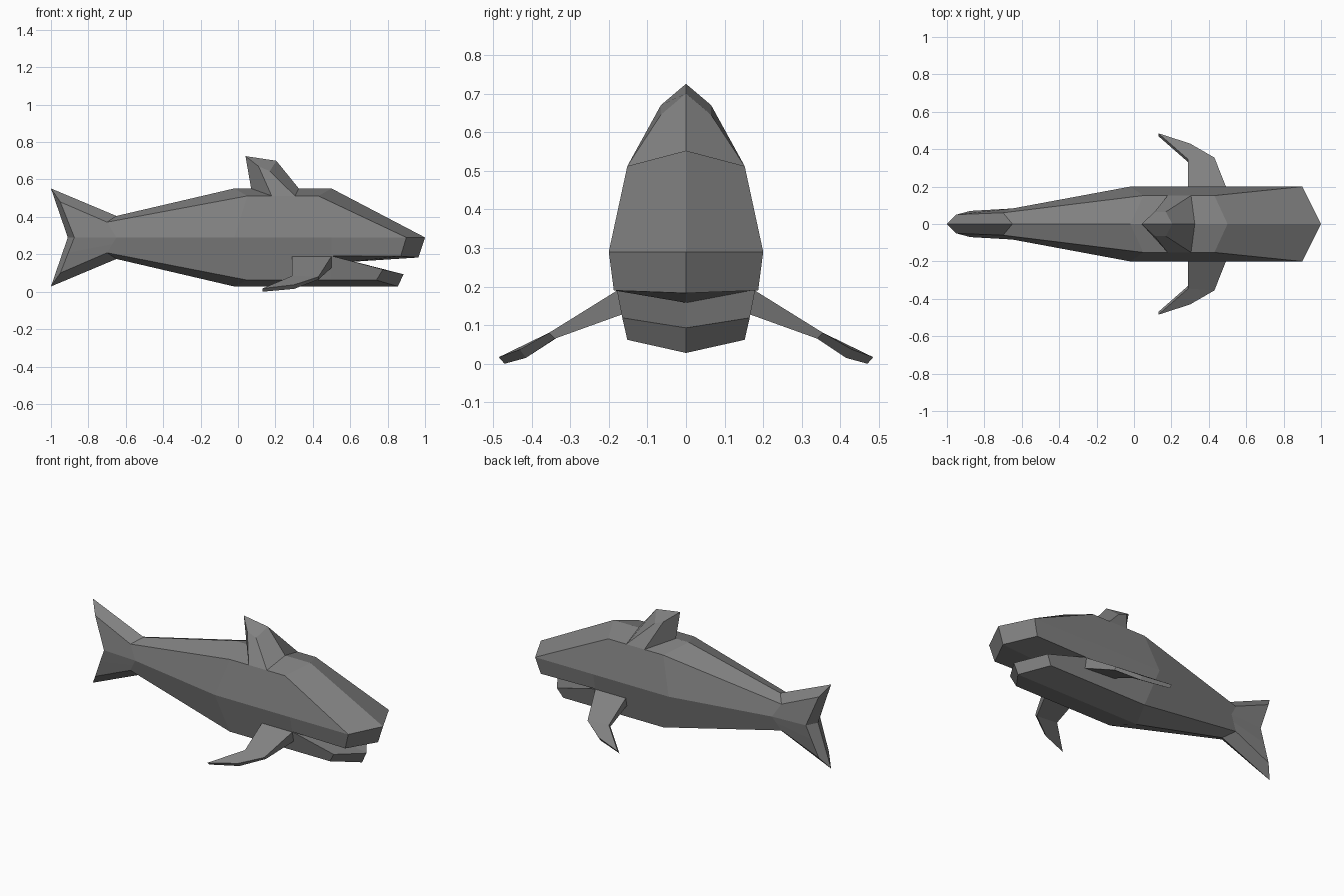
import bpy, bmesh
from mathutils import Vector

if "Cube" in bpy.data.objects:
    bpy.data.objects.remove(bpy.data.objects["Cube"])

# Dark grey skin
skin = bpy.data.materials.new("dark_grey")
skin.diffuse_color = (.22, .22, .22, 1)
skin.use_nodes = True
skin.node_tree.nodes["Principled BSDF"].inputs["Base Color"].default_value = skin.diffuse_color


def lofted(a, b):
    """Quads joining two open half sections."""
    return [(a[i], a[i + 1], b[i + 1], b[i]) for i in range(len(a) - 1)]


def build(name, polys):
    """Make a flat-faced object from half-model polygons mirrored over y = 0."""
    bm = bmesh.new()
    for poly in polys:
        pts = []
        for p in poly:
            if p not in pts:
                pts.append(p)
        bm.faces.new([bm.verts.new(p) for p in pts])
        bm.faces.new([bm.verts.new((p[0], -p[1], p[2])) for p in reversed(pts)])
    bmesh.ops.remove_doubles(bm, verts=bm.verts[:], dist=0.0005)
    bmesh.ops.recalc_face_normals(bm, faces=bm.faces[:])
    me = bpy.data.meshes.new(name)
    bm.to_mesh(me)
    bm.free()
    me.materials.append(skin)
    ob = bpy.data.objects.new(name, me)
    bpy.context.collection.objects.link(ob)
    return ob


def section(top, shoulder, side, lower, bottom):
    """Half body section, with the mouth line added between side and lower."""
    lip = tuple(Vector(side).lerp(Vector(lower), 0.43))
    return [top, shoulder, side, lip, lower, bottom]


# Body sections from tail fin to mouth corner
tail = section((-1, 0, .552), (-.95, .05, .48), (-.875, .07, .29), (-.95, .05, .10), (-1, 0, .028))
stem = section((-.65, 0, .405), (-.70, .06, .372), (-.65, .083, .29), (-.70, .06, .208), (-.65, 0, .175))
belly = section((-.02, 0, .552), (.05, .152, .512), (-.02, .2, .29), (.05, .152, .062), (-.02, 0, .028))
head = section((.5, 0, .552), (.43, .152, .512), (.5, .2, .29), (.5, .152, .062), (.5, 0, .028))
faces = lofted(tail, stem) + lofted(stem, belly) + lofted(belly, head)

# Notched rear of the tail fin
notch = (-.91, 0, .29)
faces += [(notch, tail[0], tail[1], tail[2]), (notch, tail[2], tail[3], tail[4], tail[5])]

# Upper jaw with nose
throat = (.58, 0, .158)
tip, cheek, lip, under = (1, 0, .29), (.9, .2, .29), (.87, .187, .19), (.965, 0, .183)
faces += lofted(head[:4] + [throat], [tip, cheek, cheek, lip, under])
faces.append((tip, cheek, lip, under))

# Lower jaw
jaw = [(.885, 0, .093), (.775, .165, .119), (.74, .152, .062), (.855, 0, .028)]
faces += lofted([throat] + head[3:], jaw)
faces.append(tuple(jaw))
build("body", faces)

# Dorsal fin
base = [(.07, 0, .552), (.18, .152, .512), (.305, .152, .512), (.325, 0, .552)]
crest = [(.04, 0, .725), (.11, .065, .67), (.17, .065, .645), (.205, 0, .70)]
build("dorsal_fin", lofted(base, crest) + [tuple(base), tuple(crest)])

# Swept side fins: root back, root front, bend, knee, tip, inner bend
upper = [(.29, .178, .19), (.5, .178, .19), (.43, .355, .08), (.30, .43, .037), (.13, .485, .017), (.29, .345, .085)]
lower = [(.29, .165, .14), (.5, .165, .128), (.43, .34, .065), (.30, .415, .015), (.13, .47, 0), (.29, .33, .07)]
fin = lofted(upper + upper[:1], lower + lower[:1])
for s in (upper, lower):
    fin += [(s[0], s[1], s[2], s[5]), (s[2], s[3], s[4], s[5])]
build("side_fins", fin)
